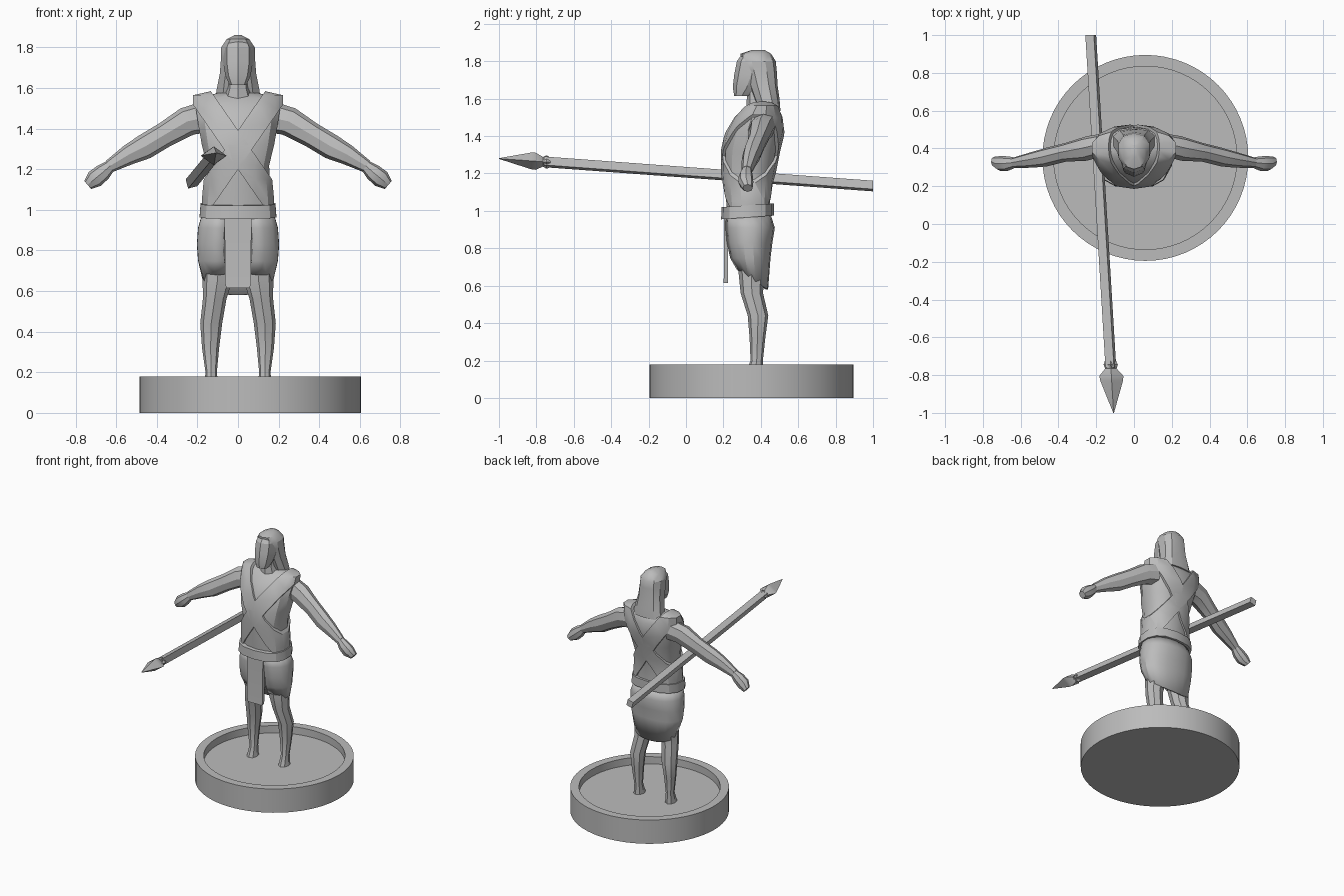
import bpy, bmesh
from math import sin, cos, radians, pi, sqrt
from mathutils import Vector as V

if "Cube" in bpy.data.objects:
    bpy.data.objects.remove(bpy.data.objects["Cube"])

grey = bpy.data.materials.new("stone grey")
grey.use_nodes = True
grey.diffuse_color = (0.5, 0.5, 0.5, 1)
grey.node_tree.nodes["Principled BSDF"].inputs["Base Color"].default_value = (0.5, 0.5, 0.5, 1)

X, Y, Z = V((1, 0, 0)), V((0, 1, 0)), V((0, 0, 1))


def power(v, p):
    return abs(v) ** p * (1 if v >= 0 else -1)


def section(centre, a, b, n=8, p=1.0, start=0.0, sweep=360.0):
    """Rounded outline around a centre, spanned by the half axes a and b."""
    steps = n if sweep == 360 else n - 1
    angles = [radians(start + sweep * i / steps) for i in range(n)]
    return [V(centre) + a * power(cos(t), p) + b * power(sin(t), p) for t in angles]


def flat(z, rx, y0, y1, **kw):
    """Level outline given by half width, front y and back y."""
    return section((0, (y0 + y1) / 2, z), X * rx, Y * (y1 - y0) / 2, **kw)


def skin(rings, closed=True):
    """Bridge a list of outlines into a mesh."""
    bm = bmesh.new()
    rows = [[bm.verts.new(co) for co in ring] for ring in rings]
    n = len(rows[0])
    for low, high in zip(rows, rows[1:]):
        for i in range(n if closed else n - 1):
            j = (i + 1) % n
            bm.faces.new((low[i], low[j], high[j], high[i]))
    if closed:
        bm.faces.new(rows[0])
        bm.faces.new(rows[-1])
    return bm


def finish(name, bm, mirror=False, thick=0, angle=30):
    bmesh.ops.recalc_face_normals(bm, faces=bm.faces)
    mesh = bpy.data.meshes.new(name)
    bm.to_mesh(mesh)
    bm.free()
    mesh.materials.append(grey)
    obj = bpy.data.objects.new(name, mesh)
    bpy.context.collection.objects.link(obj)
    bpy.ops.object.select_all(action='DESELECT')
    obj.select_set(True)
    bpy.context.view_layer.objects.active = obj
    bpy.ops.object.shade_smooth_by_angle(angle=radians(angle))
    if thick:
        mod = obj.modifiers.new("thickness", 'SOLIDIFY')
        mod.thickness = thick
        mod.offset = 0
    if mirror:
        obj.modifiers.new("mirror", 'MIRROR').use_clip = False
    return obj


# Round base with a raised rim
base = [(0.545, 0), (0.545, 0.18), (0.485, 0.18), (0.485, 0.125)]
finish("base", skin([section((0.06, 0.35, z), X * r, Y * r, n=64) for r, z in base]))

# Torso: height, half width, front, back
TORSO = [(0.98, .165, .22, .45), (1.05, .168, .215, .45), (1.15, .158, .205, .455),
         (1.22, .157, .20, .47), (1.32, .182, .20, .49), (1.42, .20, .222, .515),
         (1.50, .212, .265, .51), (1.55, .212, .325, .485), (1.575, .10, .36, .46)]


def torso(grow=0.0):
    rings = []
    for z, rx, y0, y1 in TORSO:
        lift = grow if z > 1.5 else 0
        rings.append(flat(z + lift, rx + grow, y0 - grow, y1 + grow, n=14, p=.85, start=90))
    return skin(rings)


finish("torso", torso())

# Crossed straps: slanted slices of a slightly larger torso
for side, name in ((1, "left_strap"), (-1, "right_strap")):
    bm = torso(0.014)
    normal = V((0.82 * side, 0, -0.57))
    for way in (1, -1):
        geom = bm.verts[:] + bm.edges[:] + bm.faces[:]
        bmesh.ops.bisect_plane(bm, geom=geom, plane_co=V((0, 0, 1.295)) + normal * way * 0.055,
                               plane_no=normal * way, clear_outer=True)
        bmesh.ops.holes_fill(bm, edges=[e for e in bm.edges if e.is_boundary], sides=0)
    finish(name, bm)

# Neck, face and long hood
finish("neck", skin([flat(1.52, .085, .32, .46, n=8), flat(1.6, .055, .325, .44, n=8),
                     flat(1.7, .055, .33, .44, n=8)]))
FACE = [(1.615, .042, .258, .34), (1.66, .062, .25, .40), (1.73, .074, .258, .44),
        (1.80, .074, .272, .45), (1.84, .05, .30, .43)]
finish("face", skin([flat(z, rx, y0, y1, n=8, p=.85, start=-90) for z, rx, y0, y1 in FACE]), angle=20)
HOOD = [(1.535, .118, .385, .505), (1.60, .108, .36, .50), (1.67, .093, .335, .49),
        (1.75, .087, .31, .485), (1.80, .086, .295, .48), (1.84, .058, .29, .455),
        (1.86, .018, .35, .42)]
finish("hood", skin([flat(z, rx, y0, y1, n=10, p=.8, start=90) for z, rx, y0, y1 in HOOD]))

# Arms: centre, half height, half depth
ARM = [((.16, .42, 1.455), .08, .06), ((.25, .40, 1.435), .072, .065),
       ((.36, .38, 1.37), .062, .05), ((.46, .355, 1.31), .062, .05),
       ((.54, .34, 1.27), .05, .042), ((.635, .325, 1.213), .032, .028)]
HAND = [((.625, .325, 1.22), .028, .026), ((.665, .32, 1.185), .042, .038),
        ((.705, .32, 1.152), .045, .04), ((.74, .33, 1.122), .026, .026)]
for name, stations in (("arms", ARM), ("hands", HAND)):
    along = (V(stations[-1][0]) - V(stations[0][0])).normalized()
    up = Y.cross(along).normalized() * -1
    finish(name, skin([section(c, up * h, Y * d, n=8, p=.9) for c, h, d in stations]), mirror=True)

# Legs: centre, half width, half depth
LEG = [((.095, .35, .92), .085, .09), ((.10, .35, .66), .074, .068),
       ((.115, .352, .56), .058, .06), ((.132, .385, .44), .054, .055),
       ((.135, .382, .32), .042, .042), ((.132, .378, .2), .028, .033),
       ((.132, .365, .12), .036, .05)]
finish("legs", skin([section(c, X * w, Y * d, n=8, p=.95) for c, w, d in LEG]), mirror=True)

# Wrap skirt, open in front, with the hem falling towards the back
SKIRT = [(.98, .172, .215, .445), (.91, .192, .212, .468), (.83, .198, .22, .455),
         (.75, .192, .238, .445), (None, .162, .275, .432)]
rings = []
for z, rx, y0, y1 in SKIRT:
    ring = flat(z or 0, rx, y0, y1, n=17, p=.9, start=-72, sweep=324)
    if z is None:
        for co in ring:
            co.z = 0.635 - 0.055 * (co.y - (y0 + y1) / 2) / ((y1 - y0) / 2)
    rings.append(ring)
finish("skirt", skin(rings, closed=False), thick=0.014)

# Hanging front cloth
CLOTH = [(.615, .058, .2, .224), (.64, .064, .202, .224), (.98, .066, .203, .223)]
finish("front_cloth", skin([section((0, (y0 + y1) / 2, z), X * w * sqrt(2), Y * (y1 - y0) / sqrt(2),
                                    n=4, start=45) for z, w, y0, y1 in CLOTH]))

# Belt, slightly raised at the back
rings = [flat(z, rx, y0, y1, n=14, p=.8, start=90)
         for z, rx, y0, y1 in [(.965, .193, .188, .47), (1.03, .188, .19, .47)]]
for ring in rings:
    for co in ring:
        co.z += 0.07 * (co.y - .33)
finish("belt", skin(rings))

# Spear, tilted and passing beside the waist
tail, tip = V((-.229, 1, 1.133)), V((-.108, -1, 1.28))


def on_spear(y):
    return tail.lerp(tip, (1 - y) / 2)


tilt = radians(15)
a, b = X * cos(tilt) + Z * sin(tilt), Z * cos(tilt) - X * sin(tilt)
finish("spear_shaft", skin([section(on_spear(y), a * .033, b * .033, n=4, start=45) for y in (1, -.76)]))
HEAD = [(-.725, .03, .026), (-.745, .038, .036), (-.765, .03, .026), (-.805, .064, .046),
        (-.83, .06, .044), (-1, .002, .002)]
finish("spear_head", skin([section(on_spear(y), X * w, Z * h, n=4) for y, w, h in HEAD]))
